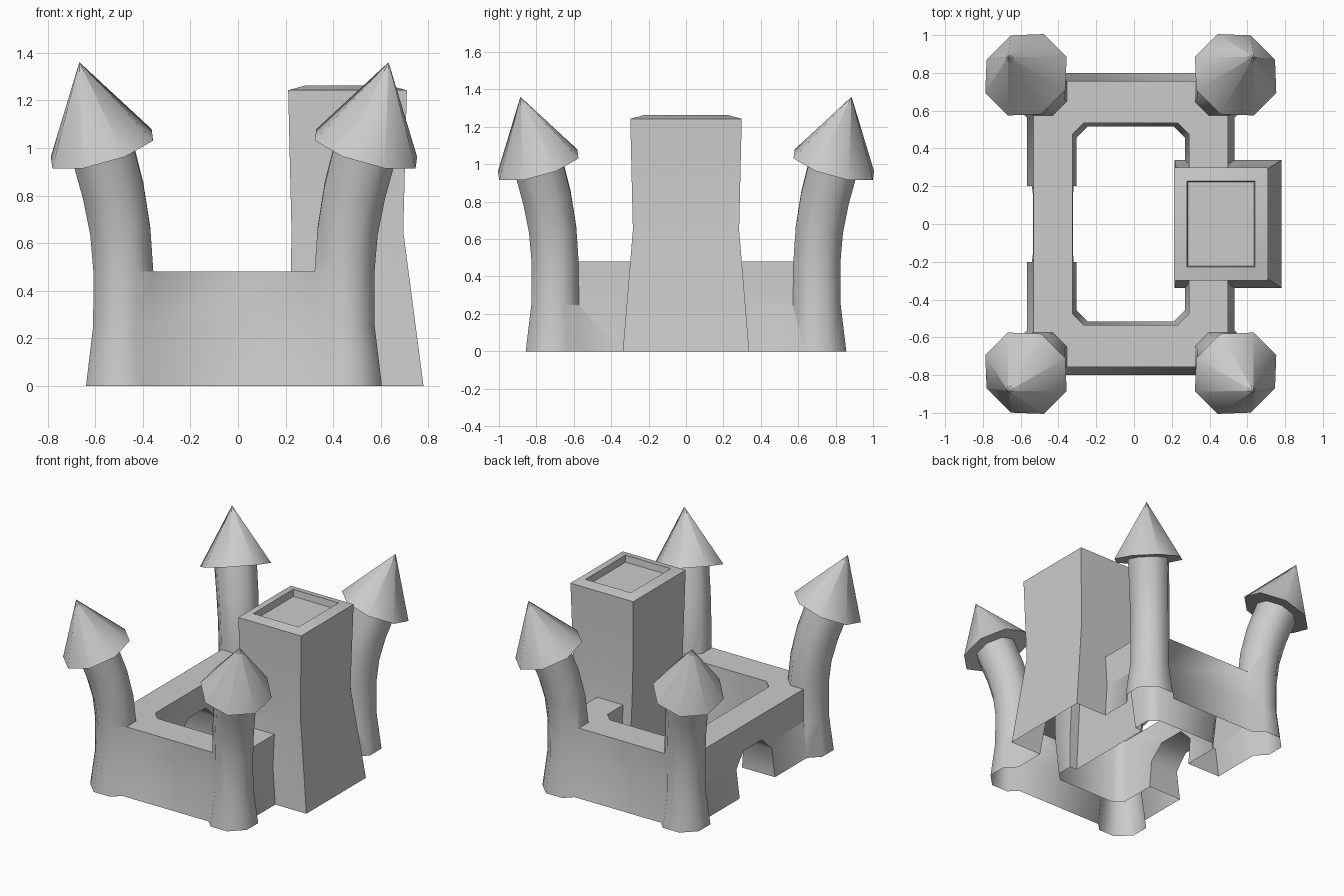
import bpy, bmesh, math
from mathutils import Vector, Matrix

if "Cube" in bpy.data.objects:
    bpy.data.objects.remove(bpy.data.objects["Cube"])

CX = -0.017          # centre line of the four towers
TX, TY = 0.465, 0.70  # tower offsets from the centre


def loft(name, rings, loop=False):
    """Skin a list of equal-length point rings; cap the ends or close the loop."""
    bm = bmesh.new()
    vr = [[bm.verts.new(p) for p in r] for r in rings]
    n = len(vr[0])
    pairs = list(zip(vr, vr[1:])) + ([(vr[-1], vr[0])] if loop else [])
    for a, b in pairs:
        for i in range(n):
            j = (i + 1) % n
            bm.faces.new((a[i], a[j], b[j], b[i]))
    if not loop:
        bm.faces.new(vr[0])
        bm.faces.new(vr[-1])
    bmesh.ops.remove_doubles(bm, verts=bm.verts, dist=1e-5)
    bmesh.ops.recalc_face_normals(bm, faces=bm.faces)
    me = bpy.data.meshes.new(name)
    bm.to_mesh(me)
    bm.free()
    ob = bpy.data.objects.new(name, me)
    bpy.context.collection.objects.link(ob)
    return ob


def rect(x0, x1, y, z):
    return [(x0, -y, z), (x1, -y, z), (x1, y, z), (x0, y, z)]


def chamfered(hx, hy, c, z):
    pts = [(hx, hy - c), (hx - c, hy), (c - hx, hy), (-hx, hy - c),
           (-hx, c - hy), (c - hx, -hy), (hx - c, -hy), (hx, c - hy)]
    return [(x + CX, y, z) for x, y in pts]


def octagon(sx, sy, off, z, apothem, tilt):
    """Eight-sided ring leaning outward along the tower's diagonal."""
    rot = Matrix.Rotation(math.radians(tilt), 3, Vector((-1, 1, 0)))
    r = apothem / math.cos(math.pi / 8)
    out = []
    for i in range(8):
        a = math.pi / 8 + i * math.pi / 4
        p = rot @ Vector((r * math.cos(a), r * math.sin(a), 0))
        out.append((CX + sx * (TX + off + p.x), sy * (TY + off + p.y), z + p.z))
    return out


def boolean(target, other, op):
    m = target.modifiers.new(op, 'BOOLEAN')
    m.operation, m.solver, m.object = op, 'EXACT', other
    bpy.context.view_layer.objects.active = target
    bpy.ops.object.modifier_apply(modifier=m.name)
    bpy.data.objects.remove(other)


def smooth(ob):
    bpy.ops.object.select_all(action='DESELECT')
    ob.select_set(True)
    bpy.context.view_layer.objects.active = ob
    bpy.ops.object.shade_smooth_by_angle(angle=math.radians(50))


# curtain walls around the courtyard, flared at the foot
body = loft("castle_body", [
    chamfered(0.288, 0.515, 0.06, -0.10),
    chamfered(0.288, 0.515, 0.06, 0.0),
    chamfered(0.306, 0.530, 0.06, 0.25),
    chamfered(0.308, 0.535, 0.06, 0.48),
    chamfered(0.515, 0.757, 0.03, 0.48),
    chamfered(0.517, 0.760, 0.03, 0.25),
    chamfered(0.550, 0.800, 0.03, 0.0),
    chamfered(0.550, 0.800, 0.03, -0.10)], loop=True)

# gateway in the left wall
gate = [(-0.2, -0.3), (0.2, -0.3), (0.2, 0.2), (0.1, 0.3), (-0.1, 0.3), (-0.2, 0.2)]
boolean(body, loft("gate_cutter", [[(x, y, z) for y, z in gate] for x in (-0.75, -0.2)]),
        'DIFFERENCE')

# keep with a shallow recessed top
boolean(body, loft("keep", [
    rect(0.215, 0.780, 0.338, -0.13),
    rect(0.215, 0.780, 0.338, 0.0),
    rect(0.225, 0.695, 0.284, 0.65),
    rect(0.211, 0.710, 0.298, 1.243),
    rect(0.280, 0.640, 0.227, 1.262),
    rect(0.285, 0.635, 0.222, 1.215)]), 'UNION')

# four bent corner towers and their pointed roofs
roofs = []
corners = [("front_left", -1, -1), ("front_right", 1, -1),
           ("back_left", -1, 1), ("back_right", 1, 1)]
shaft = [(0, -0.16, 0.157, 0), (0, 0, 0.157, 0), (0, 0.25, 0.127, 0),
         (0, 0.48, 0.126, 0), (0.013, 0.65, 0.127, 8),
         (0.043, 0.82, 0.130, 16), (0.093, 1.01, 0.132, 22)]
for label, sx, sy in corners:
    boolean(body, loft(label + "_tower", [octagon(sx, sy, *s) for s in shaft]), 'UNION')
    tip = octagon(sx, sy, 0.185, 1.36, 0.0, 0)
    roofs.append(loft(label + "_roof", [octagon(sx, sy, 0.09, 0.997, 0.22, 22), tip][:1]
                      + [octagon(sx, sy, 0.185, 1.36, 0.0005, 22)]))

# trim the underside flat and leave it open
bm = bmesh.new()
bm.from_mesh(body.data)
bmesh.ops.bisect_plane(bm, geom=bm.verts[:] + bm.edges[:] + bm.faces[:],
                       plane_co=(0, 0, 0), plane_no=(0, 0, 1), clear_inner=True)
low = [f for f in bm.faces if all(abs(v.co.z) < 1e-4 for v in f.verts)]
bmesh.ops.delete(bm, geom=low, context='FACES')
bm.to_mesh(body.data)
bm.free()

for ob in [body] + roofs:
    smooth(ob)
